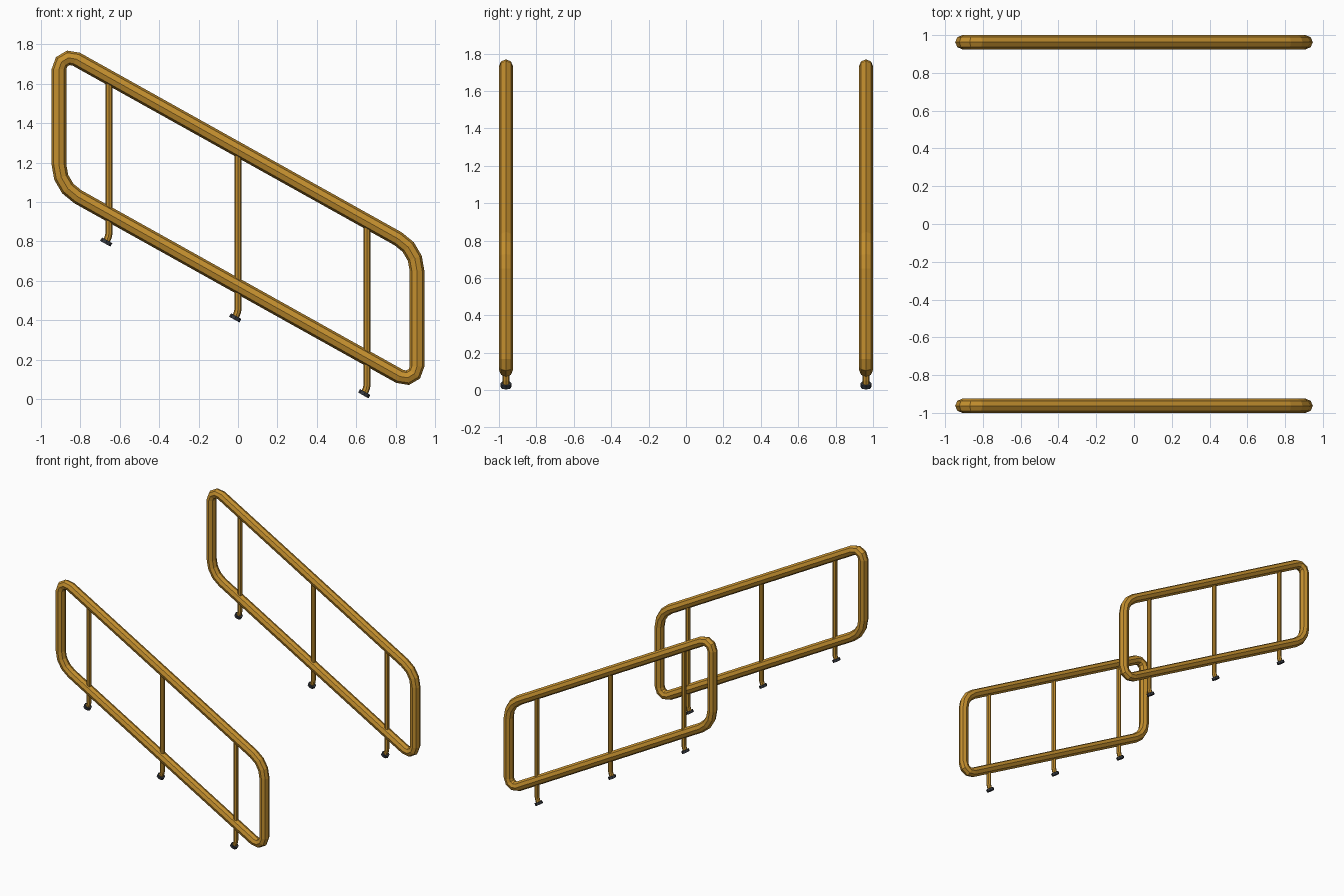
import bpy, bmesh, math
from mathutils import Vector, Matrix

if "Cube" in bpy.data.objects:
    bpy.data.objects.remove(bpy.data.objects["Cube"])

TUBE_R, POST_R = 0.0375, 0.018
SIDE_Y = 0.9625
SLOPE = 0.558
MID_Z, HALF_H, HALF_W = 0.92, 0.347, 0.909


def material(name, rgb):
    m = bpy.data.materials.new(name)
    m.diffuse_color = (*rgb, 1)
    m.use_nodes = True
    m.node_tree.nodes["Principled BSDF"].inputs["Base Color"].default_value = m.diffuse_color
    return m


brass = material("golden yellow", (0.56, 0.28, 0.028))
dark = material("dark grey", (0.035, 0.04, 0.05))


def sweep(name, pts, radius, y, mat, closed, sides=8):
    """Tube along a path of (point, in-plane normal) pairs in the xz plane."""
    bm = bmesh.new()
    rings = []
    for p, n in pts:
        ring = []
        for k in range(sides):
            a = math.tau * k / sides
            q = p + n * (radius * math.cos(a))
            ring.append(bm.verts.new((q.x, y + radius * math.sin(a), q.y)))
        rings.append(ring)
    count = len(rings)
    for i in range(count if closed else count - 1):
        a, b = rings[i], rings[(i + 1) % count]
        for k in range(sides):
            j = (k + 1) % sides
            bm.faces.new((a[k], a[j], b[j], b[k]))
    if not closed:
        bm.faces.new(rings[0])
        bm.faces.new(rings[-1])
    finish(name, bm, mat)


def finish(name, bm, mat):
    bmesh.ops.recalc_face_normals(bm, faces=bm.faces)
    me = bpy.data.meshes.new(name)
    bm.to_mesh(me)
    bm.free()
    me.materials.append(mat)
    bpy.context.collection.objects.link(bpy.data.objects.new(name, me))


def rounded_loop(corners, segs=3):
    """Arc-rounded corners of a clockwise polygon; corners are (x, z, setback)."""
    out = []
    for i, (x, z, t) in enumerate(corners):
        c = Vector((x, z))
        u = (Vector(corners[i - 1][:2]) - c).normalized()
        v = (Vector(corners[(i + 1) % len(corners)][:2]) - c).normalized()
        half = u.angle(v) / 2
        centre = c + (u + v).normalized() * (t / math.cos(half))
        start = (c + u * t - centre)
        turn = math.pi - 2 * half
        for k in range(segs + 1):
            a = -turn * k / segs
            d = Vector((start.x * math.cos(a) - start.y * math.sin(a),
                        start.x * math.sin(a) + start.y * math.cos(a)))
            out.append((centre + d, d.normalized()))
    return out


drop = SLOPE * HALF_W
frame = rounded_loop([
    (-HALF_W, MID_Z + HALF_H + drop, 0.10),
    (HALF_W, MID_Z + HALF_H - drop, 0.11),
    (HALF_W, MID_Z - HALF_H - drop, 0.10),
    (-HALF_W, MID_Z - HALF_H + drop, 0.11)])

tilt = math.atan(SLOPE)
up = Vector((math.sin(tilt), math.cos(tilt)))  # perpendicular to the stair slope

for side, y in (("front", -SIDE_Y), ("back", SIDE_Y)):
    # Rounded sloping rail loop
    sweep(side + "_rail", frame, TUBE_R, y, brass, True)
    for i, x in enumerate((-0.655, 0.0, 0.655)):
        # Upright with its lower end bent square to the slope
        foot = Vector((x - 0.014, 0.412 - 0.588 * x))
        top = Vector((x, MID_Z + HALF_H - SLOPE * x))
        side_n = Vector((1, 0))
        foot_n = Vector((up.y, -up.x))
        sweep(f"{side}_post_{i + 1}",
              [(top, side_n), (Vector((x, foot.y + 0.045)), side_n),
               (Vector((x - 0.003, foot.y + 0.028)), (side_n + foot_n).normalized()),
               (foot, foot_n)],
              POST_R, y, brass, False)
        # Tilted foot disc
        bm = bmesh.new()
        bmesh.ops.create_cone(
            bm, cap_ends=True, segments=8, radius1=0.03, radius2=0.03, depth=0.02,
            matrix=Matrix.Translation((foot.x, y, foot.y)) @ Matrix.Rotation(tilt, 4, 'Y'))
        finish(f"{side}_foot_{i + 1}", bm, dark)
